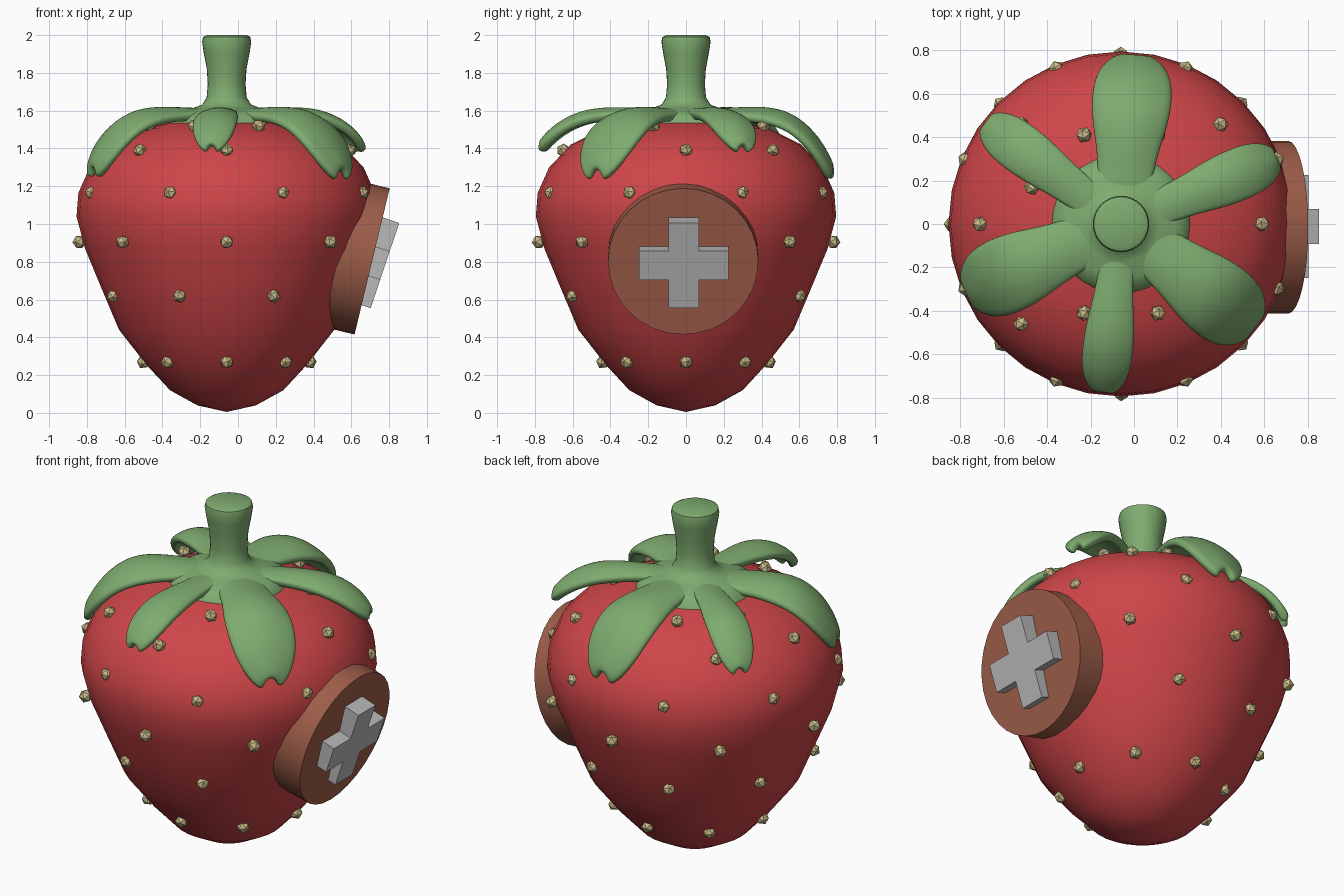
import bpy
import bmesh
from math import sin, cos, pi, radians
from mathutils import Matrix, Vector

if "Cube" in bpy.data.objects:
    bpy.data.objects.remove(bpy.data.objects["Cube"])

CX = -0.06  # berry axis


def material(name, rgb):
    m = bpy.data.materials.new(name)
    m.use_nodes = True
    m.diffuse_color = (*rgb, 1)
    m.node_tree.nodes["Principled BSDF"].inputs["Base Color"].default_value = (*rgb, 1)
    return m


RED = material("berry red", (0.62, 0.06, 0.065))
GREEN = material("leaf green", (0.21, 0.41, 0.16))
BROWN = material("warm brown", (0.34, 0.11, 0.066))
GREY = material("light grey", (0.48, 0.48, 0.48))
TAN = material("seed tan", (0.58, 0.49, 0.24))


def finish(name, bm, mat, location, smooth=None):
    """Turn a bmesh into a placed object; smooth is the sharp-edge angle in degrees."""
    mesh = bpy.data.meshes.new(name)
    bm.to_mesh(mesh)
    bm.free()
    mesh.materials.append(mat)
    if smooth:
        mesh.shade_smooth()
        mesh.set_sharp_from_angle(angle=radians(smooth))
    ob = bpy.data.objects.new(name, mesh)
    ob.location = location
    bpy.context.collection.objects.link(ob)
    return ob


def lathe(name, profile, mat, sides, smooth):
    """Revolve (radius, height) points about the berry axis."""
    bm = bmesh.new()
    verts = [bm.verts.new((r, 0, z)) for r, z in profile]
    edges = [bm.edges.new(pair) for pair in zip(verts, verts[1:])]
    bmesh.ops.spin(bm, geom=verts + edges, cent=(0, 0, 0), axis=(0, 0, 1),
                   angle=2 * pi, steps=sides, use_duplicate=False)
    bmesh.ops.remove_doubles(bm, verts=bm.verts, dist=0.0005)
    bmesh.ops.recalc_face_normals(bm, faces=bm.faces)
    return finish(name, bm, mat, (CX, 0, 0), smooth)


# Berry body
lathe("berry_body", [
    (0, 0.005), (0.155, 0.04), (0.3, 0.12), (0.425, 0.255), (0.57, 0.44),
    (0.667, 0.67), (0.75, 0.87), (0.795, 1.04), (0.785, 1.165), (0.725, 1.3),
    (0.61, 1.42), (0.44, 1.505), (0.22, 1.557), (0, 1.575)], RED, 32, 60)

# Stem flaring into the leaf hub
lathe("stem", [
    (0, 2.0), (0.105, 2.0), (0.125, 1.99), (0.13, 1.965), (0.122, 1.91),
    (0.105, 1.82), (0.1, 1.74), (0.106, 1.67), (0.13, 1.632), (0.18, 1.613),
    (0.25, 1.595), (0.3, 1.57), (0.32, 1.53)], GREEN, 32, 50)

# Leaves: (distance from axis, width factor, rise or drop factor)
LEAF_ROWS = [(0.1, 0.6, 0.0), (0.22, 0.68, 0.0), (0.34, 0.76, 0.03),
             (0.46, 0.93, 0.02), (0.56, 1.0, -0.08), (0.65, 0.97, -0.32),
             (0.71, 0.82, -0.58), (0.75, 0.57, -0.82), (0.768, 0.26, -0.97)]


def leaf(name, angle, half_width, drop):
    bm = bmesh.new()
    columns = [-1, -0.7, -0.35, 0, 0.35, 0.7, 1]
    grid = []
    for r, w, rise in LEAF_ROWS:
        arch = 0.35 * half_width * min(1, r / 0.5)
        grid.append([bm.verts.new((r, s * w * half_width,
                                   1.59 + rise * drop - arch * s * s))
                     for s in columns])
    for a, b in zip(grid, grid[1:]):
        for j in range(len(columns) - 1):
            bm.faces.new((a[j], b[j], b[j + 1], a[j + 1]))
    ob = finish(name, bm, GREEN, (CX, 0, 0), 180)
    ob.rotation_euler.z = radians(angle)
    thick = ob.modifiers.new("thickness", 'SOLIDIFY')
    thick.thickness = 0.05
    thick.offset = 0
    ob.modifiers.new("rounding", 'SUBSURF').levels = 2
    ob.modifiers["rounding"].render_levels = 2


for i, (angle, half_width, drop) in enumerate([
        (85, 0.185, 0.31), (143, 0.115, 0.22), (204, 0.18, 0.3),
        (264, 0.115, 0.18), (322, 0.185, 0.31), (23, 0.12, 0.18)]):
    leaf(f"leaf_{i + 1}", angle, half_width, drop)

# Seeds in staggered rings of eight
bm = bmesh.new()
rings = [(0.44, 0.27), (0.65, 0.62), (0.78, 0.905),
         (0.775, 1.165), (0.65, 1.39), (0.445, 1.52)]
for k, (r, z) in enumerate(rings):
    for n in range(8):
        a = (n + 0.5 * (k % 2)) * pi / 4
        spot = Vector((r * cos(a), r * sin(a), z))
        outward = spot - Vector((0, 0, 0.95))
        turn = outward.to_track_quat('Z', 'Y').to_matrix().to_4x4()
        bmesh.ops.create_icosphere(bm, subdivisions=1, radius=0.037,
                                   matrix=Matrix.Translation(spot) @ turn)
finish("seeds", bm, TAN, (CX, 0, 0))

# Round side button; local z points out of the face
bm = bmesh.new()
bmesh.ops.create_cone(bm, cap_ends=True, segments=32, radius1=0.398, radius2=0.398,
                      depth=0.26, matrix=Matrix.Translation((0, 0, -0.13)))
button = finish("side_button", bm, BROWN, (0.71, -0.015, 0.802), 40)
button.rotation_euler.y = radians(90 + 13.5)

# Raised cross on the button
bm = bmesh.new()
ARM, HALF = 0.08, 0.238
outline = []
for q in range(4):
    c, s = cos(q * pi / 2), sin(q * pi / 2)
    for x, y in ((HALF, -ARM), (HALF, ARM), (ARM, ARM)):
        outline.append(bm.verts.new((x * c - y * s, x * s + y * c, -0.12)))
face = bm.faces.new(outline)
top = bmesh.ops.extrude_face_region(bm, geom=[face])["geom"]
bmesh.ops.translate(bm, vec=(0, 0, 0.12),
                    verts=[v for v in top if isinstance(v, bmesh.types.BMVert)])
bmesh.ops.recalc_face_normals(bm, faces=bm.faces)
cross = finish("button_cross", bm, GREY, (0.778, -0.012, 0.78))
cross.rotation_euler.y = radians(90 + 18.5)
